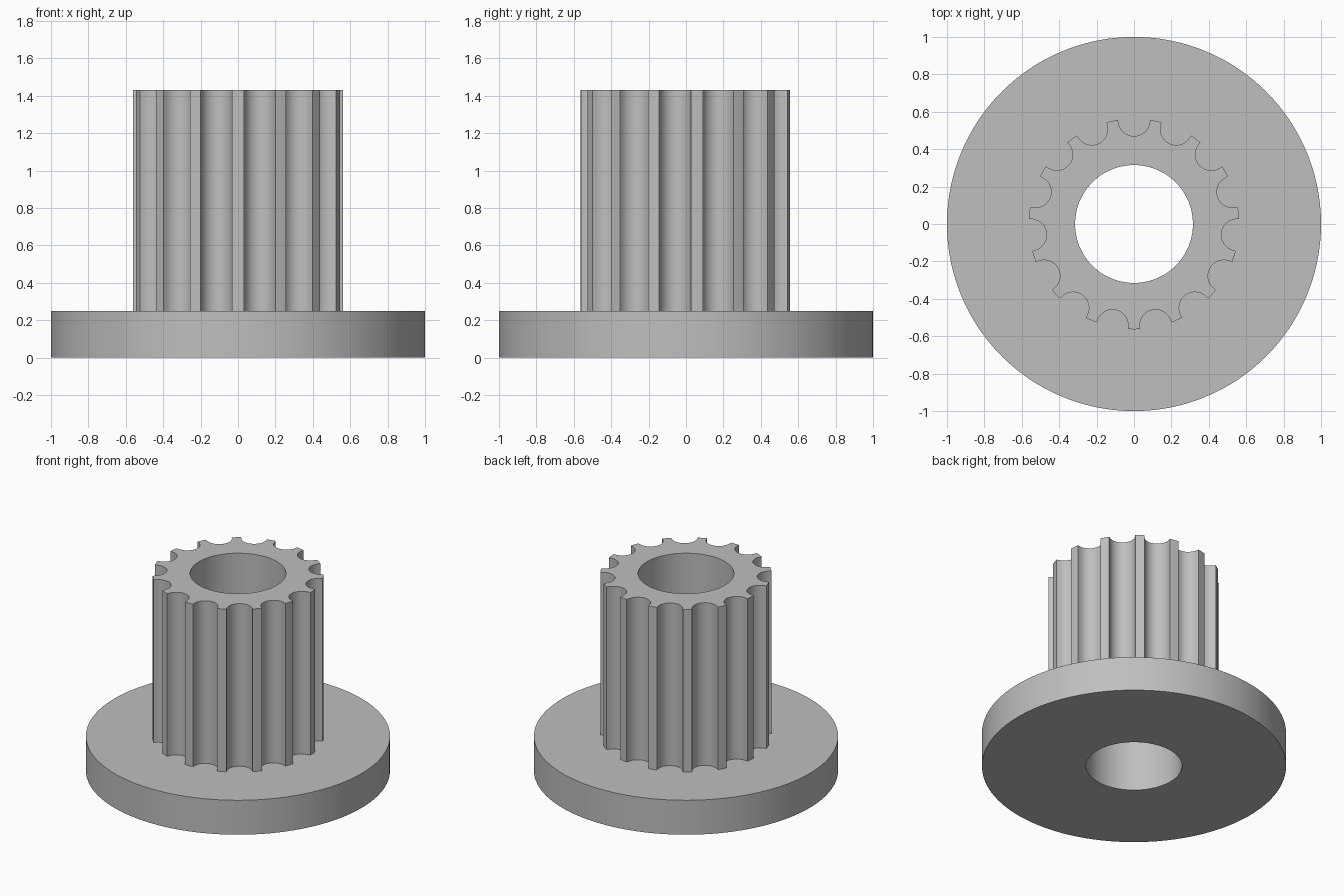
import bpy, bmesh
from math import radians, sin, cos, pi
from mathutils import Vector, Matrix

if "Cube" in bpy.data.objects:
    bpy.data.objects.remove(bpy.data.objects["Cube"], do_unlink=True)

TEETH = 15
HOLE_R, TIP_R, ROOT_R, FLANGE_R = 0.315, 0.563, 0.47, 1.0
FLANGE_H, TOP = 0.25, 1.43
TOOTH_HALF = 0.031
ARC_STEPS = 16

half_pitch = pi / TEETH
# Groove arc touches the root circle and is tangent to the parallel tooth sides
arc_r = (ROOT_R * sin(half_pitch) - TOOTH_HALF) / (1 - sin(half_pitch))
arc_c = ROOT_R + arc_r
edge = half_pitch - TOOTH_HALF / TIP_R

# One groove with its neighbouring tooth tip, centred on +y, counter-clockwise
groove = [Vector((TIP_R * sin(edge), TIP_R * cos(edge)))]
for i in range(ARC_STEPS + 1):
    a = -half_pitch - (pi - 2 * half_pitch) * i / ARC_STEPS
    groove.append(Vector((arc_r * cos(a), arc_c + arc_r * sin(a))))
groove.append(Vector((-TIP_R * sin(edge), TIP_R * cos(edge))))
groove.append(Vector((-TIP_R * sin(half_pitch), TIP_R * cos(half_pitch))))

# Repeat round the axis
outline = []
for k in range(TEETH):
    turn = Matrix.Rotation(2 * half_pitch * k, 2)
    outline += [turn @ p for p in groove]


def circle(radius):
    return [p.normalized() * radius for p in outline]


# Closed section swept round: bore, underside, flange rim, flange top, teeth, end face
bm = bmesh.new()
section = [(circle(HOLE_R), 0), (circle(FLANGE_R), 0), (circle(FLANGE_R), FLANGE_H),
           (outline, FLANGE_H), (outline, TOP), (circle(HOLE_R), TOP)]
rings = [[bm.verts.new((p.x, p.y, z)) for p in pts] for pts, z in section]
n = len(outline)
for r, low in enumerate(rings):
    high = rings[(r + 1) % len(rings)]
    for i in range(n):
        j = (i + 1) % n
        bm.faces.new((low[i], low[j], high[j], high[i]))
bmesh.ops.recalc_face_normals(bm, faces=bm.faces)

mesh = bpy.data.meshes.new("flanged_toothed_pulley")
bm.to_mesh(mesh)
bm.free()
pulley = bpy.data.objects.new("flanged_toothed_pulley", mesh)
bpy.context.collection.objects.link(pulley)

# Plain grey material
grey = bpy.data.materials.new("light_grey")
grey.use_nodes = True
colour = (0.52, 0.52, 0.52, 1)
grey.diffuse_color = colour
grey.node_tree.nodes["Principled BSDF"].inputs["Base Color"].default_value = colour
mesh.materials.append(grey)

# Smooth curved walls, crisp edges
bpy.ops.object.select_all(action='DESELECT')
pulley.select_set(True)
bpy.context.view_layer.objects.active = pulley
bpy.ops.object.shade_smooth_by_angle(angle=radians(30))
